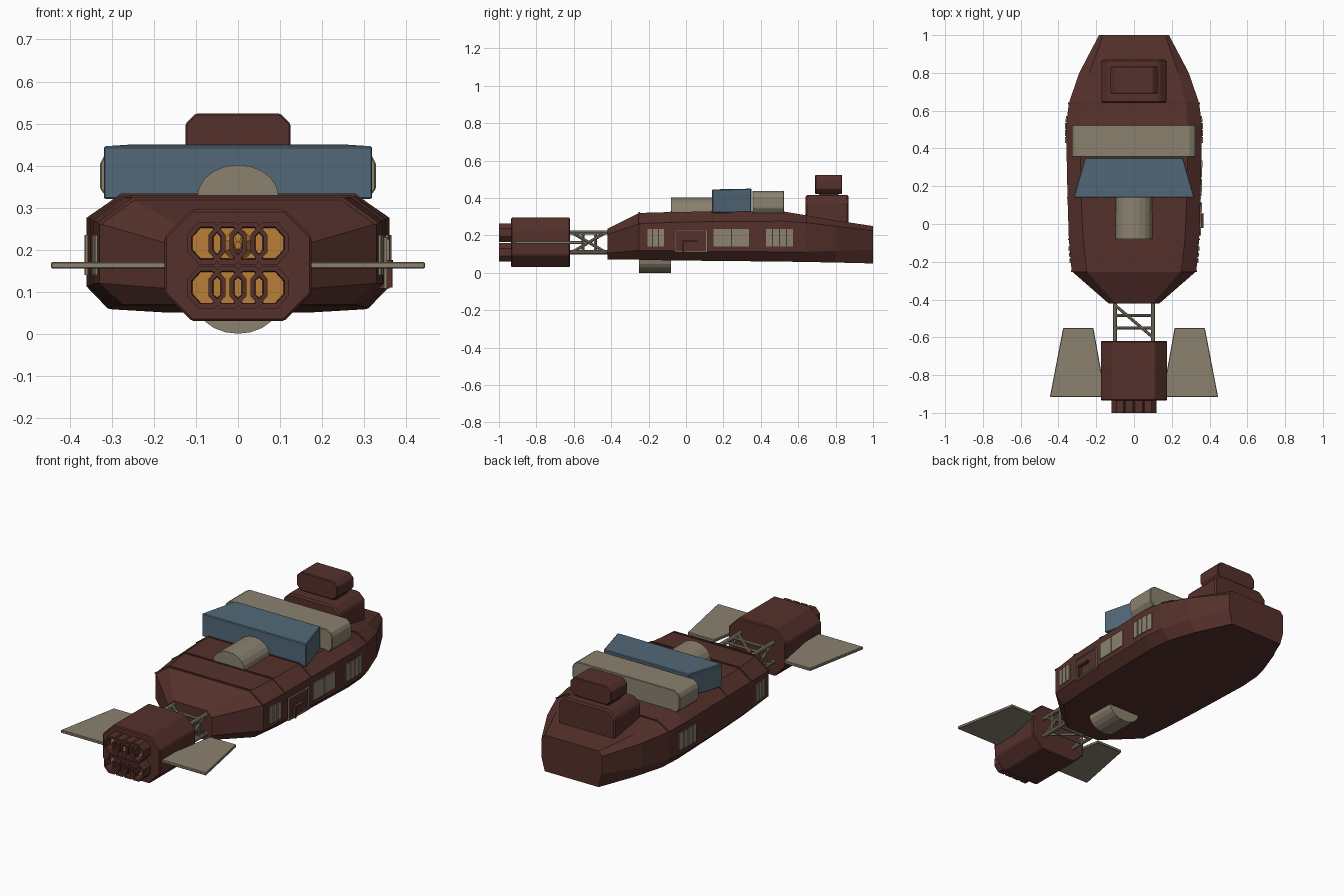
import bpy, bmesh
from math import cos, sin, pi
from mathutils import Vector

if "Cube" in bpy.data.objects:
    bpy.data.objects.remove(bpy.data.objects["Cube"])


def mat(name, c):
    m = bpy.data.materials.new(name)
    m.diffuse_color = (*c, 1)
    m.use_nodes = True
    m.node_tree.nodes["Principled BSDF"].inputs["Base Color"].default_value = m.diffuse_color
    return m


RUST = mat("rust_paint", (0.09, 0.03, 0.024))
BEIGE = mat("beige_metal", (0.26, 0.225, 0.16))
BLUE = mat("blue_paint", (0.085, 0.14, 0.19))
GLOW = mat("engine_glow", (0.5, 0.21, 0.04))


def finish(name, bm, m, bevel=0):
    bmesh.ops.recalc_face_normals(bm, faces=bm.faces)
    me = bpy.data.meshes.new(name)
    bm.to_mesh(me)
    bm.free()
    ob = bpy.data.objects.new(name, me)
    bpy.context.collection.objects.link(ob)
    me.materials.append(m)
    if bevel:
        b = ob.modifiers.new("bevel", "BEVEL")
        b.width, b.segments, b.limit_method = bevel, 1, 'ANGLE'
    return ob


def loft(name, rings, m, bevel=0):
    """Skin equal-length point rings and cap both ends."""
    bm = bmesh.new()
    vs = [[bm.verts.new(p) for p in r] for r in rings]
    n = len(vs[0])
    for a, b in zip(vs, vs[1:]):
        for i in range(n):
            j = (i + 1) % n
            bm.faces.new((a[i], a[j], b[j], b[i]))
    bm.faces.new(vs[0])
    bm.faces.new(vs[-1])
    return finish(name, bm, m, bevel)


def section(y, half):
    """Mirror a right-hand (x, z) profile, listed top to bottom, into a ring."""
    return [(x, y, z) for x, z in half] + [(-x, y, z) for x, z in reversed(half)]


def octo(w, z0, z1, cx, cz):
    return [(w - cx, z1), (w, z1 - cz), (w, z0 + cz), (w - cx, z0)]


def box(name, x0, x1, y0, y1, z0, z1, m, bevel=0):
    rings = [[(x0, y, z0), (x1, y, z0), (x1, y, z1), (x0, y, z1)] for y in (y0, y1)]
    return loft(name, rings, m, bevel)


def rod(name, a, b, r, m, sides=8):
    a, b = Vector(a), Vector(b)
    q = (b - a).to_track_quat('Z', 'Y')
    circ = [q @ Vector((r * cos(2 * pi * i / sides), r * sin(2 * pi * i / sides), 0)) for i in range(sides)]
    return loft(name, [[a + c for c in circ], [b + c for c in circ]], m)


# hull: y, (deck x, z), (upper side x, z), (lower side x, z), (keel x, z)
HULL = [
    (-0.42, (0.10, 0.235), (0.135, 0.205), (0.135, 0.105), (0.10, 0.07)),
    (-0.25, (0.25, 0.32), (0.33, 0.262), (0.33, 0.12), (0.275, 0.07)),
    (-0.08, (0.27, 0.325), (0.345, 0.27), (0.345, 0.118), (0.29, 0.066)),
    (0.14, (0.28, 0.328), (0.352, 0.274), (0.352, 0.115), (0.30, 0.064)),
    (0.52, (0.285, 0.328), (0.36, 0.276), (0.36, 0.112), (0.31, 0.06)),
    (0.64, (0.275, 0.308), (0.345, 0.268), (0.345, 0.112), (0.30, 0.058)),
    (0.80, (0.235, 0.28), (0.29, 0.25), (0.29, 0.118), (0.25, 0.055)),
    (1.00, (0.165, 0.25), (0.185, 0.225), (0.185, 0.125), (0.165, 0.05)),
]
loft("hull", [section(s[0], s[1:]) for s in HULL], RUST)

# raised seams across the deck
for s in (HULL[1], HULL[2], HULL[3], HULL[5]):
    (x1, z1), (x2, z2) = s[1], s[2]
    prof = [(x1, z1 + 0.005), (x2 + 0.004, z2 + 0.002), (x2 - 0.01, z2 - 0.01), (x1, z1 - 0.02)]
    loft("deck_seam", [section(s[0] + d, prof) for d in (-0.004, 0.004)], RUST)

# engine block and thrust plate
loft("engine_block", [section(y, octo(0.175, 0.03, 0.295, 0.065, 0.065)) for y in (-0.935, -0.62)], RUST, 0.005)


# nozzles: overlapping octagonal cups with glowing floors
def ring(x, z, y, r):
    return [(x + r * cos(pi / 8 + i * pi / 4), y, z + 1.1 * r * sin(pi / 8 + i * pi / 4)) for i in range(8)]


for x in (-0.075, -0.025, 0.025, 0.075):
    for z in (0.11, 0.215):
        loft("nozzle", [ring(x, z, -0.945, 0.036), ring(x, z, -1.0, 0.038),
                        ring(x, z, -1.0, 0.049), ring(x, z, -0.93, 0.049)], RUST)
        loft("nozzle_glow", [ring(x, z, -0.954, 0.036), ring(x, z, -0.947, 0.036)], GLOW)
loft("igniter_cone", [ring(0, 0.21, -0.995, 0.008), ring(0, 0.21, -0.95, 0.038)], GLOW)

# side fins
for s in (-1, 1):
    plan = [(0.215, -0.55), (0.375, -0.55), (0.445, -0.915), (0.15, -0.915)]
    loft("side_fin", [[(s * x, y, z) for x, y in plan] for z in (0.155, 0.171)], BEIGE, 0.003)

# truss between hull and engine
X, Z0, Z1, YA, YB = 0.10, 0.11, 0.215, -0.63, -0.40
for s in (-X, X):
    for z in (Z0, Z1):
        rod("truss_rail", (s, YA, z), (s, YB, z), 0.011, BEIGE)
    rod("truss_brace", (s, -0.61, Z0), (s, -0.43, Z1), 0.008, BEIGE)
    rod("truss_brace", (s, -0.61, Z1), (s, -0.43, Z0), 0.008, BEIGE)
    for y in (-0.55, -0.485):
        rod("truss_post", (s, y, Z0), (s, y, Z1), 0.008, BEIGE)
for z in (Z0, Z1):
    for y in (-0.55, -0.485):
        rod("truss_crossbar", (-X, y, z), (X, y, z), 0.008, BEIGE)
    rod("truss_diagonal", (-X, -0.43, z), (X, -0.60, z), 0.008, BEIGE)


# half-round tanks on deck and under keel
def half_tank(name, y0, y1, zbase, h):
    arc = [(0.097 * cos(pi * i / 10), zbase + h * sin(pi * i / 10)) for i in range(11)]
    loft(name, [[(x, y, z) for x, z in arc] for y in (y0, y1)], BEIGE)


half_tank("deck_tank", -0.08, 0.15, 0.325, 0.077)
half_tank("keel_tank", -0.25, -0.08, 0.07, -0.07)

# bridge: tapered blue block and beige block behind it
loft("blue_cabin", [section(y, [(w, t), (w, 0.32)]) for y, w, t in ((0.14, 0.32, 0.446), (0.35, 0.26, 0.45))], BLUE, 0.004)
prof = [(0.295, 0.438), (0.318, 0.425), (0.328, 0.405), (0.328, 0.345), (0.31, 0.32)]
loft("beige_cabin", [section(y, prof) for y in (0.355, 0.525)], BEIGE, 0.003)

# stepped tower
low = [(0.135, 0.415), (0.172, 0.38), (0.172, 0.25)]
loft("tower_base", [section(y, low) for y in (0.64, 0.87)], RUST, 0.008)
box("tower_neck", -0.10, 0.10, 0.71, 0.815, 0.40, 0.44, RUST)
loft("tower_top", [section(y, octo(0.125, 0.422, 0.524, 0.025, 0.025)) for y in (0.69, 0.835)], RUST, 0.004)


# windows with mullions, following the hull side
def side_x(y):
    for a, b in zip(HULL, HULL[1:]):
        if a[0] <= y <= b[0]:
            return a[2][0] + (b[2][0] - a[2][0]) * (y - a[0]) / (b[0] - a[0])


def panel(name, s, y0, y1, z0, z1, out, m):
    rings = []
    for y in (y0, y1):
        x = side_x(y)
        rings.append([(s * (x - 0.012), y, z0), (s * (x + out), y, z0),
                      (s * (x + out), y, z1), (s * (x - 0.012), y, z1)])
    loft(name, rings, m)


for y0, y1, n, sides in ((-0.21, -0.115, 3, (-1, 1)), (0.145, 0.34, 2, (1,)), (0.425, 0.575, 4, (-1, 1))):
    for s in sides:
        step = (y1 - y0) / n
        for i in range(n):
            a = y0 + i * step
            panel("window_pane", s, a + 0.003, a + step - 0.003, 0.14, 0.235, 0.006, BEIGE)

# door with frame, step and handle on the right side
D0, D1, ZB, ZT = -0.06, 0.115, 0.108, 0.23
panel("door", 1, D0, D1, ZB, ZT, 0.003, RUST)
for a, b, c, d in ((D0, D1, ZT - 0.006, ZT), (D0, D1, ZB, ZB + 0.006),
                   (D0, D0 + 0.007, ZB, ZT), (D1 - 0.007, D1, ZB, ZT)):
    panel("door_frame", 1, a, b, c, d, 0.009, BEIGE)
panel("door_handle", 1, -0.02, -0.012, 0.11, 0.175, 0.02, RUST)
panel("door_handle", 1, -0.02, 0.055, 0.165, 0.175, 0.02, RUST)
